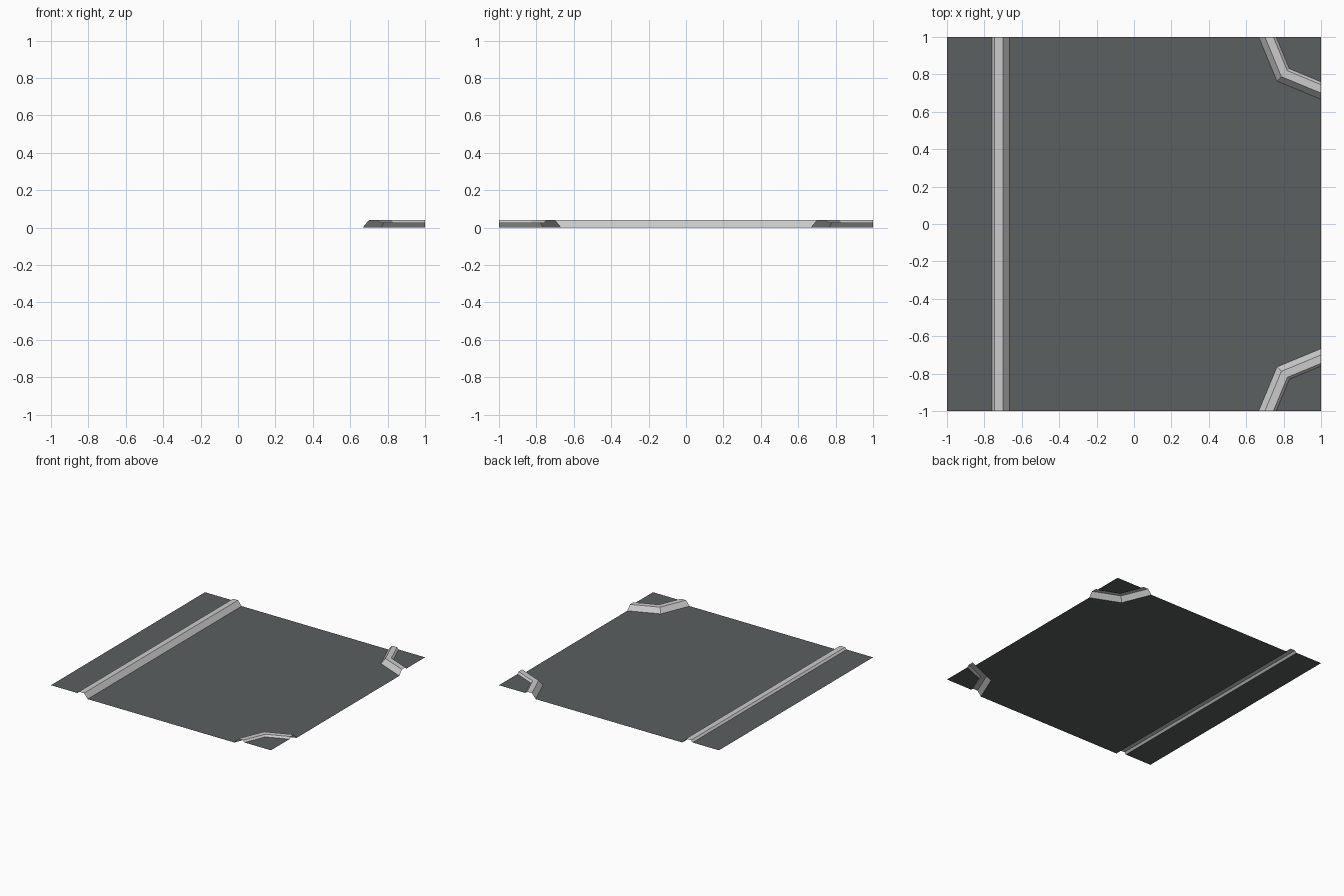
import bpy, math

if "Cube" in bpy.data.objects:
    bpy.data.objects.remove(bpy.data.objects["Cube"])

def material(name, rgb):
    m = bpy.data.materials.new(name)
    m.diffuse_color = (*rgb, 1)
    m.use_nodes = True
    m.node_tree.nodes["Principled BSDF"].inputs["Base Color"].default_value = m.diffuse_color
    return m

asphalt = material("dark asphalt", (0.105, 0.116, 0.118))
stone = material("light kerb stone", (0.60, 0.60, 0.60))

R = 1 / 3
GROUND = 0.025
# kerb profile: distance from the tile edge or corner, height
PROFILE = [(R, 0), (0.30, 0.04), (0.255, 0.04), (0.24, GROUND)]

def mesh_object(name, verts, faces, mat):
    me = bpy.data.meshes.new(name)
    me.from_pydata(verts, [], faces)
    me.materials.append(mat)
    ob = bpy.data.objects.new(name, me)
    bpy.context.collection.objects.link(ob)
    # all sheets face upwards
    for p in me.polygons:
        if p.normal.z < 0:
            p.flip()
    me.update()
    return ob

def arc(r, side):
    """Two-segment quarter arc around a right-hand corner."""
    return [(1 - r * math.cos(a), side * (1 - r * math.sin(a)))
            for a in (0, math.pi / 4, math.pi / 2)]

def kerb(name, rows):
    n = len(rows[0])
    verts = [v for row in rows for v in row]
    faces = [(i * n + j, i * n + j + 1, (i + 1) * n + j + 1, (i + 1) * n + j)
             for i in range(len(rows) - 1) for j in range(n - 1)]
    mesh_object(name, verts, faces, stone)

# straight kerb and pavement on the left
kerb("straight_kerb", [[(d - 1, -1, z), (d - 1, 1, z)] for d, z in PROFILE])
e = PROFILE[-1][0] - 1
mesh_object("left_pavement", [(-1, -1, GROUND), (e, -1, GROUND), (e, 1, GROUND), (-1, 1, GROUND)],
            [(0, 1, 2, 3)], asphalt)

# corner kerbs and pavements on the right
for label, side in (("front", -1), ("back", 1)):
    kerb(label + "_corner_kerb", [[(x, y, z) for x, y in arc(d, side)] for d, z in PROFILE])
    pts = arc(PROFILE[-1][0], side) + [(1, side)]
    mesh_object(label + "_corner_pavement", [(x, y, GROUND) for x, y in pts],
                [(0, 1, 2, 3)], asphalt)

# road surface between the kerbs
outline = [(R - 1, 1), (R - 1, -1)] + arc(R, -1) + arc(R, 1)[::-1]
mesh_object("road", [(x, y, 0) for x, y in outline], [tuple(range(len(outline)))], asphalt)
